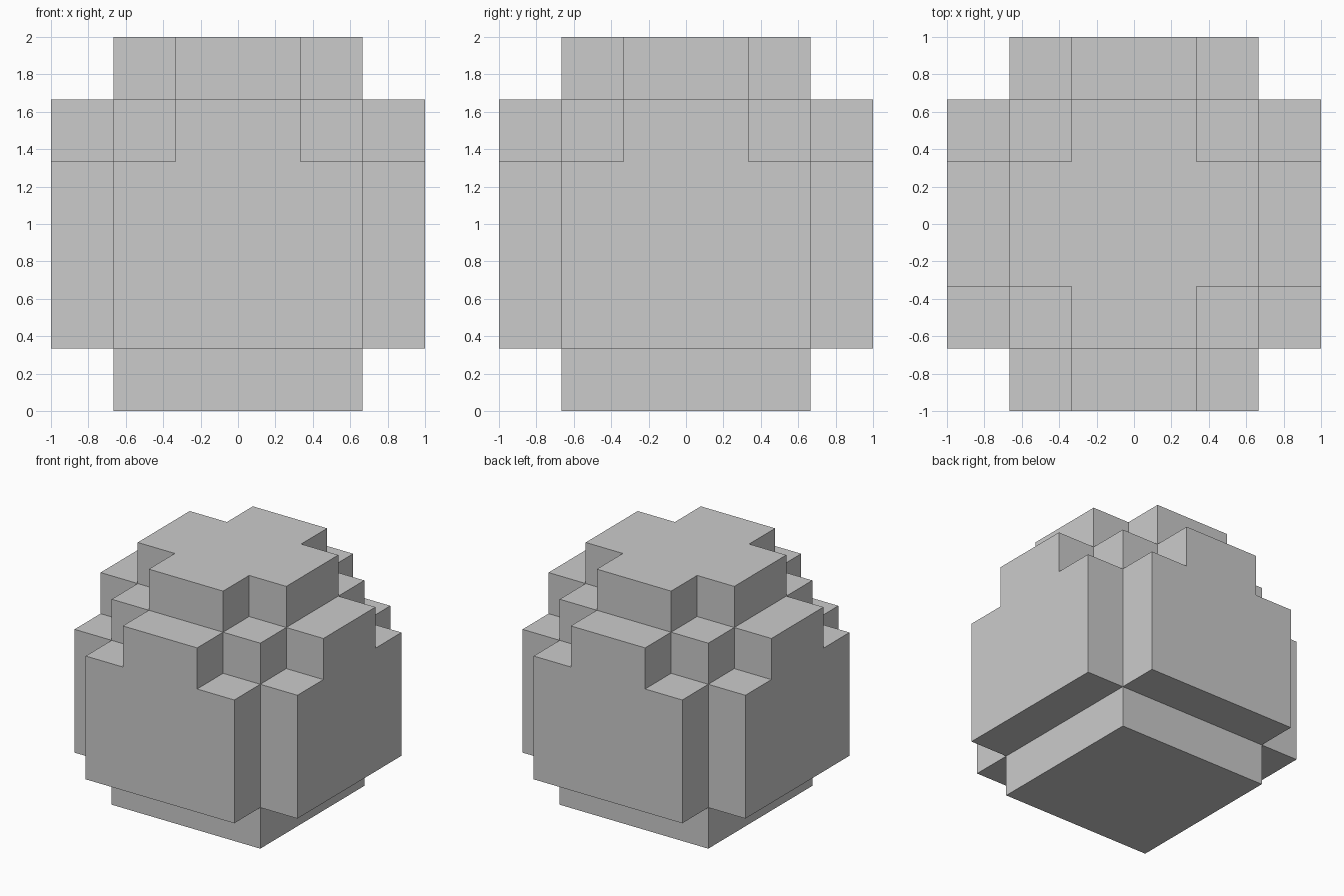
import bpy
import bmesh
from math import radians
from mathutils import Vector

if "Cube" in bpy.data.objects:
    bpy.data.objects.remove(bpy.data.objects["Cube"])

U = 1 / 3  # one block


def box(x0, x1, y0, y1, z0, z1):
    return {(x, y, z) for x in range(x0, x1) for y in range(y0, y1) for z in range(z0, z1)}


# Core with a full bottom slab
cells = box(-2, 2, -2, 2, 0, 5)

# Cross-shaped top slab
cells |= box(-2, 2, -1, 1, 5, 6) | box(-1, 1, -2, 2, 5, 6)

# Side panels with notched upper corners
for d in (-3, 2):
    panel = box(-2, 2, d, d + 1, 1, 4) | box(-1, 1, d, d + 1, 4, 5)
    cells |= panel | {(y, x, z) for x, y, z in panel}

# Skin only the exposed block faces
bm = bmesh.new()
verts = {}


def corner(p):
    key = tuple(round(c) for c in p)
    if key not in verts:
        verts[key] = bm.verts.new(Vector(key) * U)
    return verts[key]


for cell in cells:
    for axis in range(3):
        for sign in (-1, 1):
            n = Vector((0, 0, 0))
            n[axis] = sign
            if tuple(cell[i] + int(n[i]) for i in range(3)) in cells:
                continue
            a = Vector((0, 0, 0))
            a[(axis + 1) % 3] = 1
            b = n.cross(a)
            centre = Vector(cell) + Vector((0.5, 0.5, 0.5)) + n / 2
            bm.faces.new([corner(centre + (a * s + b * t) / 2)
                          for s, t in ((-1, -1), (1, -1), (1, 1), (-1, 1))])

# Merge the block faces into clean flat panels
bmesh.ops.dissolve_limit(bm, angle_limit=radians(1), verts=bm.verts[:], edges=bm.edges[:])
bm.normal_update()

mesh = bpy.data.meshes.new("stepped_block")
bm.to_mesh(mesh)
bm.free()
block = bpy.data.objects.new("stepped_block", mesh)
bpy.context.collection.objects.link(block)
